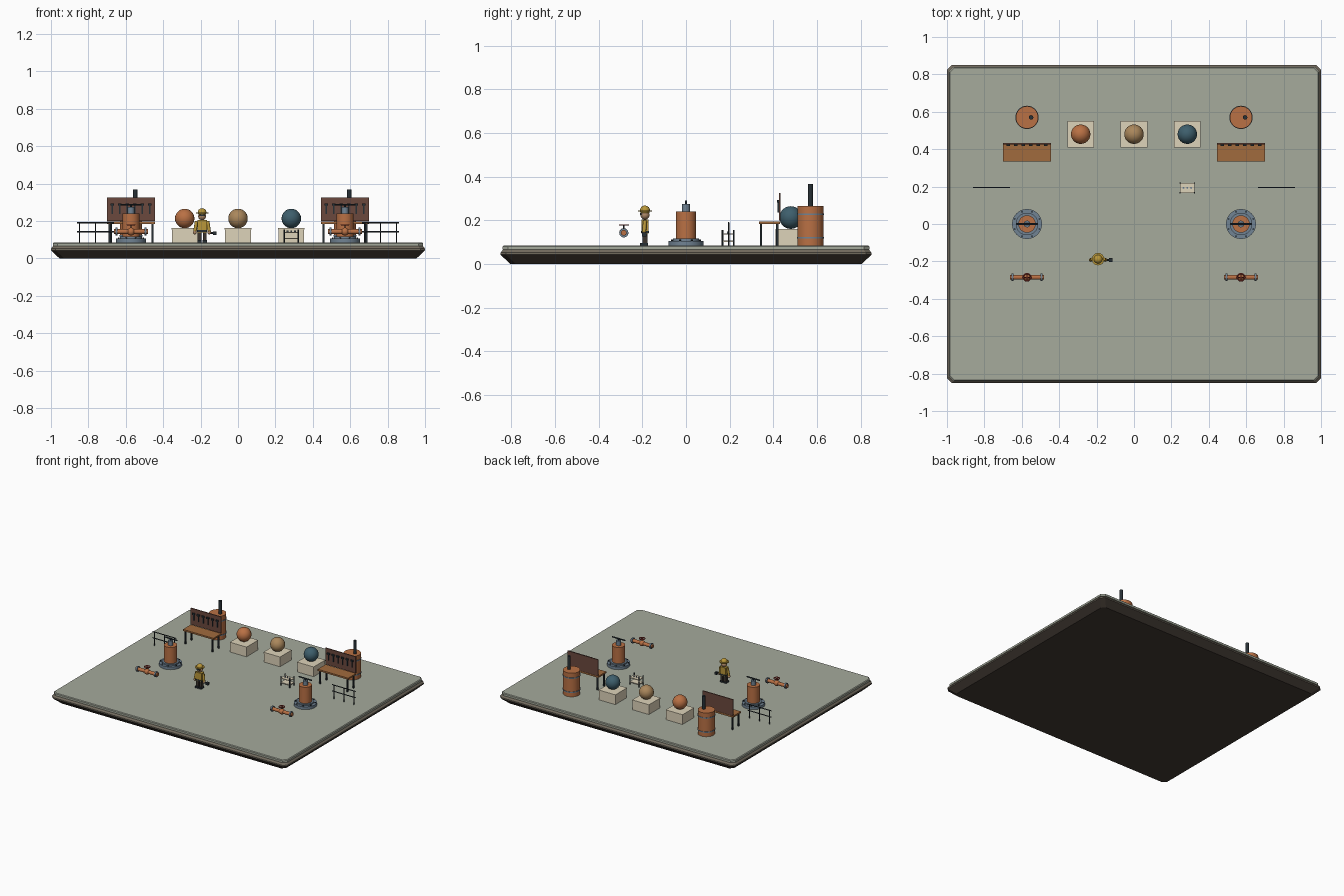
import bpy, bmesh, math
from mathutils import Vector

if "Cube" in bpy.data.objects:
    bpy.data.objects.remove(bpy.data.objects["Cube"])

def mat(name, hexcol):
    m = bpy.data.materials.new(name)
    rgb = [int(hexcol[i:i + 2], 16) / 255 for i in (0, 2, 4)]
    m.diffuse_color = [c ** 2.2 for c in rgb] + [1]
    m.use_nodes = True
    m.node_tree.nodes["Principled BSDF"].inputs["Base Color"].default_value = m.diffuse_color
    return m

SAGE, RIM, DARK = mat("sage", "a4a99b"), mat("rim", "716a5e"), mat("dark_stone", "443c36")
COPPER, TAN, TEAL = mat("copper", "b87046"), mat("tan", "a9865c"), mat("teal", "405f6c")
CREAM, STEEL, IRON = mat("cream", "ddd2b8"), mat("steel", "708292"), mat("iron", "2b3338")
WOOD, BOARD, BRASS = mat("wood", "a06a40"), mat("board", "6b4a40"), mat("brass", "b8963c")
RED, SKIN, CLOTH = mat("red", "a04038"), mat("skin", "b08a68"), mat("cloth", "3e3832")
TOP = 0.085

def finish(bm, name, m, smooth=False):
    bmesh.ops.recalc_face_normals(bm, faces=bm.faces)
    me = bpy.data.meshes.new(name)
    bm.to_mesh(me)
    bm.free()
    me.materials.append(m)
    ob = bpy.data.objects.new(name, me)
    bpy.context.collection.objects.link(ob)
    if smooth:
        bpy.ops.object.select_all(action='DESELECT')
        ob.select_set(True)
        bpy.context.view_layer.objects.active = ob
        bpy.ops.object.shade_smooth_by_angle(angle=math.radians(35))
    return ob

def box(name, c, s, m):
    bm = bmesh.new()
    bmesh.ops.create_cube(bm, size=1)
    bmesh.ops.scale(bm, vec=s, verts=bm.verts)
    bmesh.ops.translate(bm, vec=c, verts=bm.verts)
    return finish(bm, name, m)

def rod(name, a, b, r, m, n=20, r2=None):
    a, b = Vector(a), Vector(b)
    bm = bmesh.new()
    bmesh.ops.create_cone(bm, cap_ends=True, segments=n, radius1=r,
                          radius2=r if r2 is None else r2, depth=(b - a).length)
    bmesh.ops.transform(bm, matrix=Vector((0, 0, 1)).rotation_difference(b - a).to_matrix().to_4x4(), verts=bm.verts)
    bmesh.ops.translate(bm, vec=(a + b) / 2, verts=bm.verts)
    return finish(bm, name, m, True)

def upright(name, x, y, z0, z1, r, m, n=24, r2=None):
    return rod(name, (x, y, z0), (x, y, z1), r, m, n, r2)

def ball(name, c, r, m, scale=(1, 1, 1)):
    bm = bmesh.new()
    bmesh.ops.create_uvsphere(bm, u_segments=24, v_segments=14, radius=r)
    bmesh.ops.scale(bm, vec=scale, verts=bm.verts)
    bmesh.ops.translate(bm, vec=c, verts=bm.verts)
    return finish(bm, name, m, True)

def torus(name, c, R, r, m, n=20, k=6):
    bm = bmesh.new()
    rings = []
    for i in range(n):
        a = math.tau * i / n
        rings.append([bm.verts.new((c[0] + (R + r * math.cos(t)) * math.cos(a),
                                    c[1] + (R + r * math.cos(t)) * math.sin(a),
                                    c[2] + r * math.sin(t)))
                      for t in (math.tau * j / k for j in range(k))])
    for i in range(n):
        p, q = rings[i], rings[(i + 1) % n]
        for j in range(k):
            bm.faces.new((p[j], q[j], q[(j + 1) % k], p[(j + 1) % k]))
    return finish(bm, name, m, True)

def slab(name, levels, m, ch=0.025):
    # stacked chamfered rectangles: (z, inset from 1.0 x 0.85)
    bm = bmesh.new()
    rings = []
    for z, inset in levels:
        w, d = 1 - inset, 0.85 - inset
        pts = [(w, d - ch), (w - ch, d), (ch - w, d), (-w, d - ch),
               (-w, ch - d), (ch - w, -d), (w - ch, -d), (w, ch - d)]
        rings.append([bm.verts.new((x, y, z)) for x, y in pts])
    for p, q in zip(rings, rings[1:]):
        for j in range(8):
            bm.faces.new((p[j], p[(j + 1) % 8], q[(j + 1) % 8], q[j]))
    bm.faces.new(rings[0])
    bm.faces.new(rings[-1])
    return finish(bm, name, m)

# platform
slab("platform_foot", [(0, 0.045), (0.043, 0)], DARK)
slab("platform_rim", [(0.043, 0), (0.052, 0), (0.066, 0.012)], RIM)
slab("platform_deck", [(0.066, 0.010), (0.08, 0.010), (TOP, 0.015)], SAGE)

# display plinths with balls
for x, m in ((-0.285, COPPER), (0, TAN), (0.285, TEAL)):
    box("plinth", (x, 0.48, 0.119), (0.138, 0.138, 0.07), CREAM)
    box("plinth_cap", (x, 0.48, 0.157), (0.142, 0.142, 0.008), CREAM)
    ball("display_ball", (x, 0.48, 0.213), 0.052, m)

for sx in (-0.572, 0.572):
    # barrel boiler with flue
    upright("barrel", sx, 0.57, TOP, 0.267, 0.06, COPPER, 28)
    for z in (0.12, 0.228):
        upright("barrel_band", sx, 0.57, z - 0.004, z + 0.004, 0.0625, STEEL, 28)
    upright("flue", sx + 0.022, 0.57, 0.26, 0.367, 0.012, IRON, 16)

    # workbench with tool board
    box("bench_top", (sx, 0.382, 0.19), (0.258, 0.096, 0.012), WOOD)
    for lx in (-0.115, 0.115):
        for ly in (0.344, 0.418):
            box("bench_leg", (sx + lx, ly, 0.135), (0.01, 0.01, 0.1), IRON)
    box("tool_board", (sx, 0.43, 0.262), (0.258, 0.008, 0.125), BOARD)
    for i in range(6):
        tx = sx - 0.1 + i * 0.04
        box("tool_handle", (tx, 0.423, 0.262), (0.006, 0.006, 0.05), IRON)
        box("tool_head", (tx, 0.421, 0.288), (0.02, 0.01, 0.012), IRON)

    # pump tank
    upright("tank_base", sx, 0, TOP, 0.106, 0.08, STEEL, 32)
    upright("tank_collar", sx, 0, 0.106, 0.116, 0.06, STEEL, 32)
    for i in range(8):
        a = math.tau * (i + 0.5) / 8
        upright("base_bolt", sx + 0.07 * math.cos(a), 0.07 * math.sin(a), 0.104, 0.112, 0.005, IRON, 6)
    upright("tank_body", sx, 0, 0.116, 0.24, 0.046, COPPER, 28)
    upright("tank_neck", sx, 0, 0.24, 0.275, 0.018, STEEL, 20)
    upright("handle_stem", sx, 0, 0.275, 0.285, 0.005, IRON, 10)
    rod("tank_handle", (sx - 0.055, 0, 0.287), (sx + 0.055, 0, 0.287), 0.005, IRON, 10)

    # pipe with valve
    vy, vz = -0.285, 0.143
    rod("pipe", (sx - 0.092, vy, vz), (sx + 0.092, vy, vz), 0.013, COPPER)
    for fx in (-0.078, 0.078):
        rod("pipe_flange", (sx + fx - 0.005, vy, vz), (sx + fx + 0.005, vy, vz), 0.021, STEEL)
    ball("valve_body", (sx, vy, vz), 0.021, COPPER)
    upright("valve_stem", sx, vy, vz, 0.18, 0.004, IRON, 10)
    torus("valve_wheel", (sx, vy, 0.179), 0.02, 0.0035, RED)
    rod("wheel_spoke", (sx - 0.02, vy, 0.179), (sx + 0.02, vy, 0.179), 0.0025, RED, 8)
    rod("wheel_spoke", (sx, vy - 0.02, 0.179), (sx, vy + 0.02, 0.179), 0.0025, RED, 8)

    # railing
    rx = math.copysign(0.762, sx)
    for z in (0.142, 0.19):
        rod("rail", (rx - 0.1, 0.195, z), (rx + 0.1, 0.195, z), 0.0035, IRON, 8)
    for px in (-0.085, 0, 0.085):
        upright("rail_post", rx + px, 0.195, TOP, 0.19, 0.0035, IRON, 8)

# small shelf rack
cx, cy = 0.285, 0.193
for px in (-0.038, 0.038):
    for py in (-0.026, 0.026):
        upright("rack_post", cx + px, cy + py, TOP, 0.155, 0.004, IRON, 8)
for z in (0.105, 0.138):
    box("rack_shelf", (cx, cy, z), (0.078, 0.054, 0.006), CREAM)
for px in (-0.02, 0, 0.02):
    upright("rack_jar", cx + px, cy, 0.14, 0.148, 0.005, STEEL, 10)

# worker figure
fx, fy = -0.192, -0.188
for s in (-1, 1):
    box("leg", (fx + s * 0.014, fy, 0.118), (0.02, 0.024, 0.05), CLOTH)
    box("boot", (fx + s * 0.014, fy - 0.004, 0.091), (0.023, 0.036, 0.012), IRON)
    rod("arm", (fx + s * 0.03, fy, 0.198), (fx + s * 0.038, fy - 0.004, 0.145), 0.009, BRASS, 12)
    ball("hand", (fx + s * 0.039, fy - 0.004, 0.138), 0.01, SKIN)
box("torso", (fx, fy, 0.172), (0.05, 0.034, 0.066), BRASS)
box("belt", (fx, fy, 0.147), (0.054, 0.038, 0.01), IRON)
ball("head", (fx, fy, 0.225), 0.021, SKIN)
box("goggles", (fx, fy - 0.019, 0.23), (0.028, 0.008, 0.009), IRON)
upright("hat_brim", fx, fy, 0.24, 0.246, 0.033, BRASS)
ball("hat_crown", (fx, fy, 0.246), 0.023, BRASS, (1, 1, 0.95))
rod("wrench", (fx + 0.036, fy - 0.004, 0.137), (fx + 0.066, fy - 0.004, 0.135), 0.006, IRON, 10)
box("wrench_head", (fx + 0.068, fy - 0.004, 0.135), (0.018, 0.02, 0.018), IRON)
